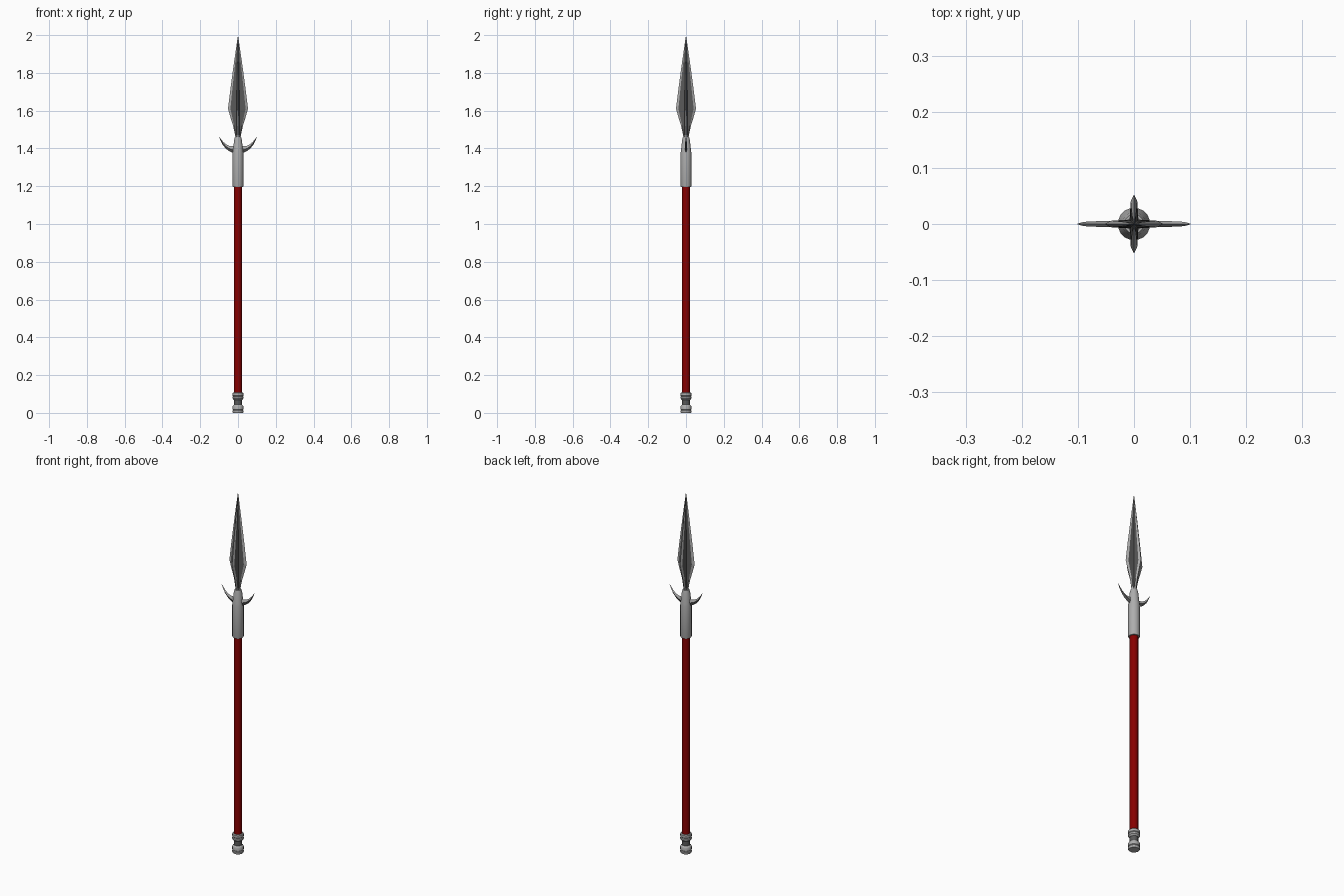
import bpy, bmesh, math

if "Cube" in bpy.data.objects:
    bpy.data.objects.remove(bpy.data.objects["Cube"])


def loft(name, rings, mats, smooth=False, pick=None):
    """Skin a stack of equal-length rings, cap the ends; pick(i) = material slot of strip i."""
    bm = bmesh.new()
    rows = [[bm.verts.new(p) for p in ring] for ring in rings]
    n = len(rows[0])
    for a, b in zip(rows, rows[1:]):
        for i in range(n):
            j = (i + 1) % n
            f = bm.faces.new((a[i], a[j], b[j], b[i]))
            f.material_index = pick(i) if pick else 0
    bm.faces.new(rows[0][::-1])
    bm.faces.new(rows[-1])
    bmesh.ops.remove_doubles(bm, verts=bm.verts, dist=1e-5)
    bmesh.ops.recalc_face_normals(bm, faces=bm.faces)
    me = bpy.data.meshes.new(name)
    bm.to_mesh(me)
    bm.free()
    ob = bpy.data.objects.new(name, me)
    bpy.context.collection.objects.link(ob)
    for m in mats:
        me.materials.append(m)
    if smooth:
        bpy.context.view_layer.objects.active = ob
        ob.select_set(True)
        bpy.ops.object.shade_smooth_by_angle(angle=math.radians(35))
        ob.select_set(False)
    return ob


def lathe(name, profile, mat, sides=16):
    angles = [2 * math.pi * (i + 0.5) / sides for i in range(sides)]
    rings = [[(r * math.cos(a), r * math.sin(a), z) for a in angles]
             for r, z in profile]
    return loft(name, rings, [mat], True)


def material(name, r, g, b):
    m = bpy.data.materials.new(name)
    m.diffuse_color = (r, g, b, 1)
    m.use_nodes = True
    m.node_tree.nodes["Principled BSDF"].inputs["Base Color"].default_value = m.diffuse_color
    return m


red = material("red_wood", 0.24, 0.0, 0.0)
steel = material("steel", 0.42, 0.42, 0.42)
dark = material("dark_steel", 0.10, 0.10, 0.10)

# Wooden shaft
lathe("shaft", [(0.021, 0.09), (0.021, 1.25)], red)

# Metal socket, tapering up to the blade
lathe("socket", [(0.028, 1.197), (0.029, 1.2), (0.029, 1.375), (0.027, 1.39),
                 (0.021, 1.445), (0.017, 1.46)], steel)

# Butt cap: ringed foot and collar joined by a dark neck
lathe("butt_foot", [(0.027, 0.0), (0.029, 0.003), (0.029, 0.012), (0.026, 0.015),
                    (0.029, 0.018), (0.029, 0.034), (0.026, 0.04), (0.021, 0.044)], steel)
lathe("butt_neck", [(0.021, 0.04), (0.021, 0.072)], dark)
lathe("butt_collar", [(0.021, 0.068), (0.026, 0.072), (0.029, 0.076), (0.029, 0.085),
                      (0.026, 0.088), (0.029, 0.091), (0.029, 0.104), (0.025, 0.108)], steel)

# Four-winged blade: wing reach, bevel start, half thickness, height
stations = [(0.013, 0.010, 0.006, 1.44), (0.015, 0.012, 0.006, 1.47),
            (0.026, 0.020, 0.006, 1.52), (0.040, 0.030, 0.006, 1.565),
            (0.053, 0.040, 0.006, 1.61), (0.0395, 0.029, 0.005, 1.72),
            (0.0205, 0.014, 0.003, 1.86), (0, 0, 0, 2.0)]
rings = []
for reach, bevel, half, z in stations:
    ring = []
    for k in range(4):
        c, s = round(math.cos(k * math.pi / 2)), round(math.sin(k * math.pi / 2))
        for u, v in ((bevel, -half), (reach, 0), (bevel, half),
                     (half * 1.3, half * 1.3)):
            ring.append((u * c - v * s, u * s + v * c, z))
    rings.append(ring)
# Bright sharpened bevels, dark wing sides
loft("blade", rings, [steel, dark], pick=lambda i: 0 if i % 4 < 2 else 1)

# Pair of crescent hooks: lower edge, upper edge, half thickness
crescent = [((0.010, 1.374), (0.010, 1.420), 0.006),
            ((0.030, 1.377), (0.030, 1.412), 0.006),
            ((0.046, 1.385), (0.048, 1.414), 0.0055),
            ((0.064, 1.399), (0.065, 1.423), 0.005),
            ((0.080, 1.418), (0.079, 1.436), 0.0045),
            ((0.092, 1.440), (0.090, 1.449), 0.0035),
            ((0.102, 1.465), (0.102, 1.465), 0)]
for side, label in ((-1, "left"), (1, "right")):
    rings = []
    for (xo, zo), (xi, zi), t in crescent:
        xm, zm = (xo + xi) / 2, (zo + zi) / 2
        rings.append([(side * xo, 0, zo), (side * xm, t, zm),
                      (side * xi, 0, zi), (side * xm, -t, zm)])
    # Dark lower half, bright upper half
    loft(label + "_hook", rings, [steel, dark], pick=lambda i: 1 if i in (0, 3) else 0)
